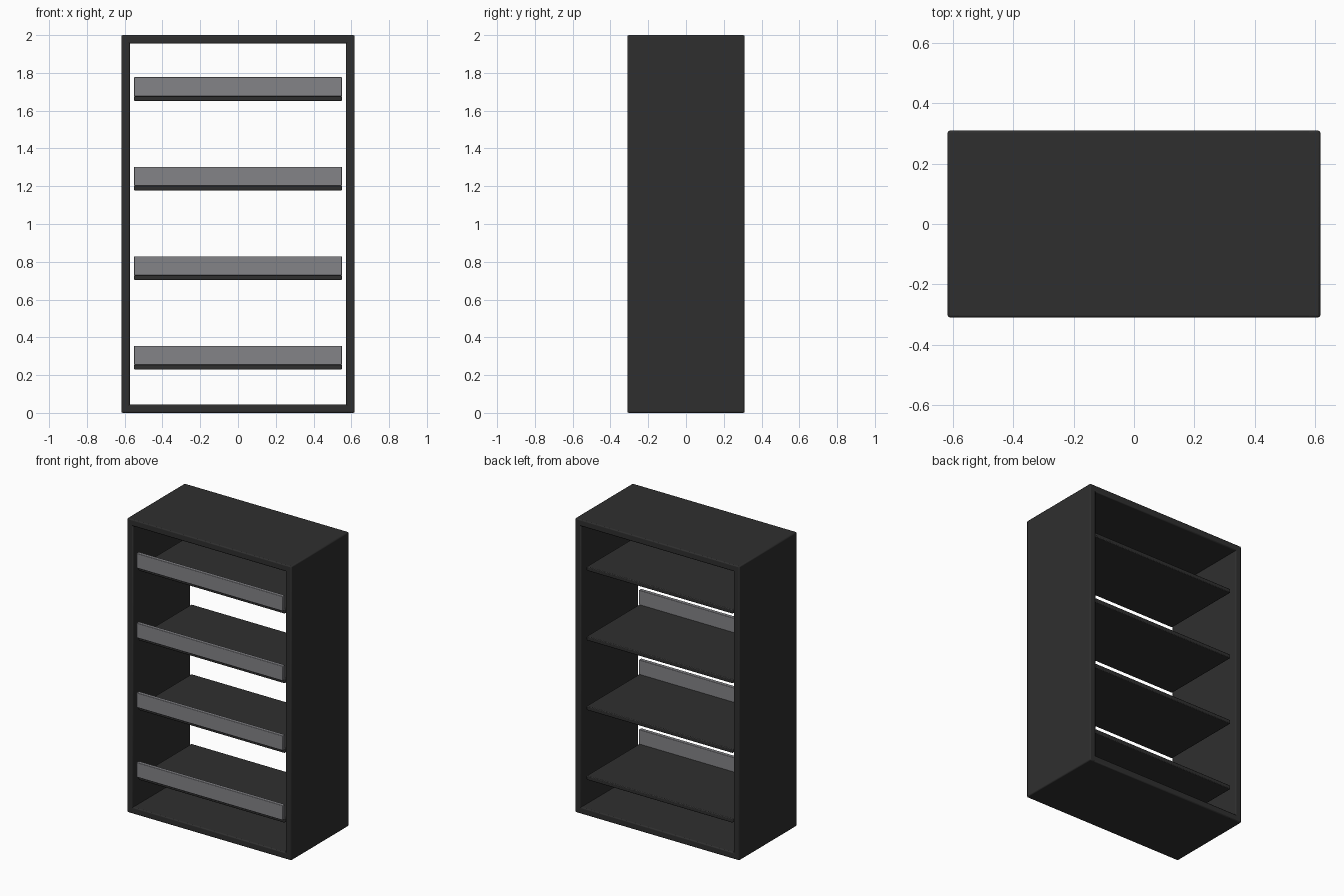
import bpy

if "Cube" in bpy.data.objects:
    bpy.data.objects.remove(bpy.data.objects["Cube"])

def material(name, rgba):
    m = bpy.data.materials.new(name)
    m.diffuse_color = rgba
    m.use_nodes = True
    m.node_tree.nodes["Principled BSDF"].inputs["Base Color"].default_value = m.diffuse_color
    return m

charcoal = material("charcoal", (0.028, 0.028, 0.028, 1.0))
glass = material("smoky_glass", (0.23, 0.23, 0.245, 0.85))

def box(name, x, y, z, mat, bevel):
    """Bevelled box from (min, max) ranges on each axis."""
    bpy.ops.mesh.primitive_cube_add(
        size=1, location=[(r[0] + r[1]) / 2 for r in (x, y, z)])
    ob = bpy.context.object
    ob.name = name
    ob.scale = [r[1] - r[0] for r in (x, y, z)]
    bpy.ops.object.transform_apply(location=False, rotation=False, scale=True)
    ob.data.materials.append(mat)
    mod = ob.modifiers.new("edge_round", 'BEVEL')
    mod.width = bevel
    mod.segments = 2
    bpy.ops.object.shade_smooth_by_angle()
    return ob

W, D, H, T = 0.618, 0.31, 2.0, 0.045

# Outer frame: two sides, top and base, open front and back
box("left_side", (-W, -W + T), (-D, D), (0, H), charcoal, 0.007)
box("right_side", (W - T, W), (-D, D), (0, H), charcoal, 0.007)
box("top_panel", (-W + 0.004, W - 0.004), (-D, D), (H - T, H), charcoal, 0.007)
box("base_panel", (-W + 0.004, W - 0.004), (-D, D), (0, T), charcoal, 0.007)

# Four shelves, each with a glass lip along its front edge
for i in range(4):
    z = 0.229 + i * 0.474
    box(f"shelf_{i + 1}", (-0.55, 0.55), (-0.285, 0.285),
        (z, z + 0.028), charcoal, 0.005)
    box(f"front_lip_{i + 1}", (-0.55, 0.55), (-0.305, -0.28),
        (z + 0.025, z + 0.126), glass, 0.003)
